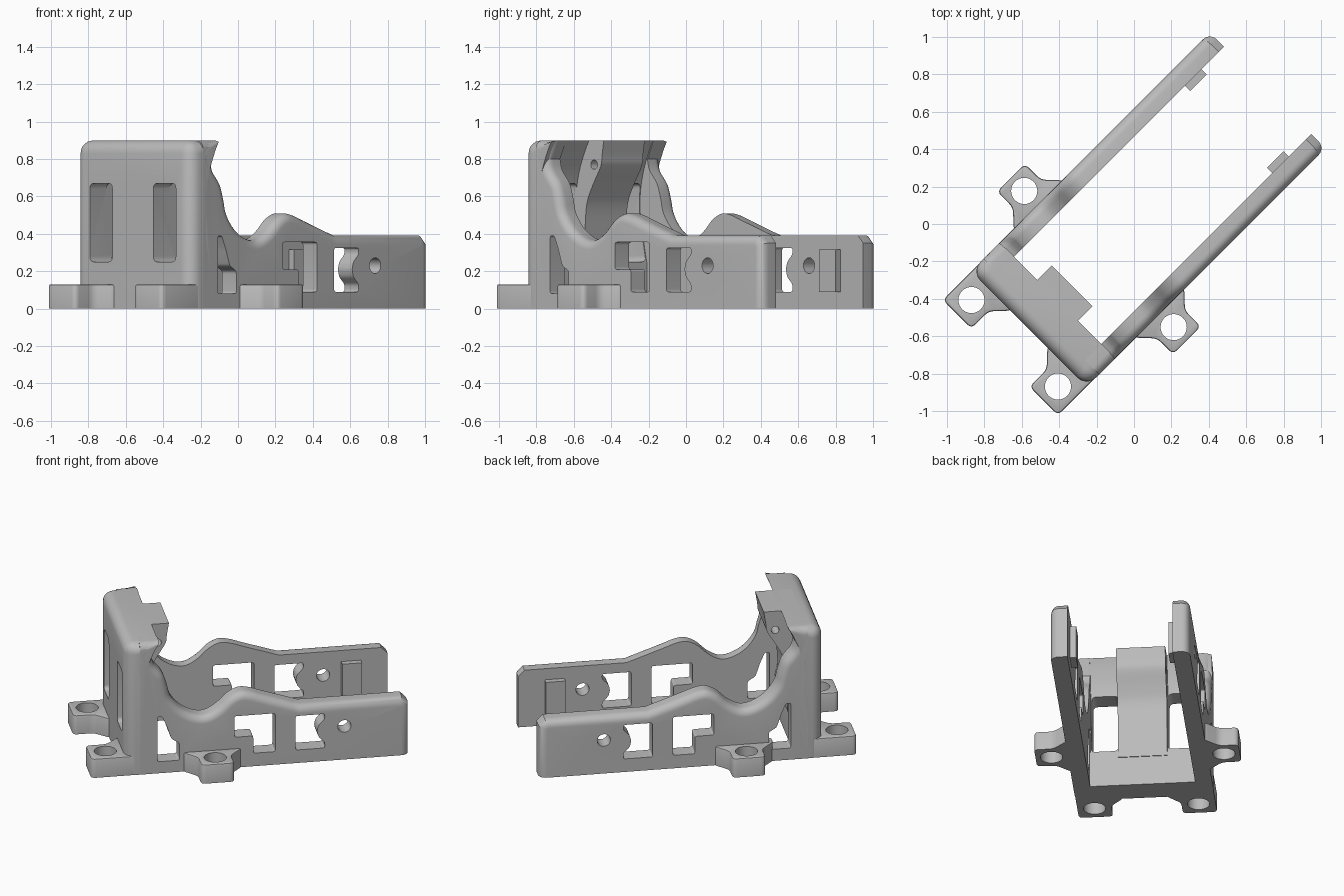
import bpy, bmesh, math
from mathutils import Vector

if "Cube" in bpy.data.objects:
    bpy.data.objects.remove(bpy.data.objects["Cube"])

TURN = math.radians(45)    # the bracket stands diagonally in plan
OUT, INN = 0.437, 0.33     # outer and inner side of the arms
FRONT, TOP = -0.795, 0.90

grey = bpy.data.materials.new("plain grey")
grey.use_nodes = True
grey.diffuse_color = (0.5, 0.5, 0.5, 1)
grey.node_tree.nodes["Principled BSDF"].inputs["Base Color"].default_value = grey.diffuse_color


def near(a, b):
    return abs(a - b) < 1e-4


def rect(a0, a1, b0, b1):
    return [(a0, b0), (a1, b0), (a1, b1), (a0, b1)]


def disc(a, b, r, n=32):
    return [(a + r * math.cos(2 * math.pi * i / n), b + r * math.sin(2 * math.pi * i / n))
            for i in range(n)]


def rounded(pts, r, steps=4):
    """Round every corner of an outline."""
    out = []
    for i, p in enumerate(pts):
        p, a, c = Vector(p), Vector(pts[i - 1]), Vector(pts[(i + 1) % len(pts)])
        a = p + (a - p).normalized() * r
        c = p + (c - p).normalized() * r
        for s in range(steps + 1):
            t = s / steps
            out.append(tuple(a * (1 - t) ** 2 + p * 2 * t * (1 - t) + c * t * t))
    return out


def smooth_path(p, steps=4):
    """Catmull-Rom curve through the points."""
    p = [Vector(q) for q in p]
    q = [p[0]] + p + [p[-1]]
    out = []
    for i in range(1, len(q) - 2):
        a, b, c, d = q[i - 1:i + 3]
        for s in range(steps):
            t = s / steps
            out.append(0.5 * (2 * b + (c - a) * t + (2 * a - 5 * b + 4 * c - d) * t * t
                              + (3 * b - a - 3 * c + d) * t ** 3))
    return [tuple(v) for v in out] + [tuple(p[-1])]


def make_object(name, bm):
    bmesh.ops.recalc_face_normals(bm, faces=bm.faces[:])
    mesh = bpy.data.meshes.new(name)
    bm.to_mesh(mesh)
    bm.free()
    mesh.materials.append(grey)
    ob = bpy.data.objects.new(name, mesh)
    ob.rotation_euler.z = TURN
    bpy.context.collection.objects.link(ob)
    return ob


def prism(name, pts, axis, lo, hi, pick=None, radius=0.01, segs=2):
    """Extrude a 2D outline along x, y or z and bevel the picked edges."""
    place = {"x": lambda a, b, t: (t, a, b),
             "y": lambda a, b, t: (a, t, b),
             "z": lambda a, b, t: (a, b, t)}[axis]
    bm = bmesh.new()
    face = bm.faces.new([bm.verts.new(place(a, b, lo)) for a, b in pts])
    new = bmesh.ops.extrude_face_region(bm, geom=[face])["geom"]
    bmesh.ops.translate(bm, vec=Vector(place(0, 0, hi - lo)),
                        verts=[v for v in new if isinstance(v, bmesh.types.BMVert)])
    bmesh.ops.recalc_face_normals(bm, faces=bm.faces[:])
    if pick:
        edges = [e for e in bm.edges if pick(e.verts[0].co, e.verts[1].co)]
        bmesh.ops.bevel(bm, geom=edges, offset=radius, segments=segs, profile=0.5,
                        affect="EDGES", clamp_overlap=False)
    return make_object(name, bm)


def inset(pts, width, fixed):
    """Move an anticlockwise outline inwards, leaving the fixed edges in place."""
    def side(i):
        a, b = Vector(pts[i]), Vector(pts[(i + 1) % len(pts)])
        d = (b - a).normalized()
        return Vector((-d.y, d.x)), 0 if fixed(a, b) else width
    out = []
    for i, p in enumerate(pts):
        (n1, w1), (n2, w2) = side(i - 1), side(i)
        out.append(Vector(p) + (n1 * w1 + n2 * w2) / (1 + n1.dot(n2)))
    return out


def pierced_plate(name, outline, holes, lo, hi, radius, fixed, steps=6):
    """Plate with holes whose rim is rounded over on the outer face."""
    bm = bmesh.new()

    def ring(pts, y):
        return [bm.verts.new((a, y, b)) for a, b in pts]

    def skin(rings):
        for r0, r1 in zip(rings, rings[1:]):
            for i in range(len(r0)):
                bm.faces.new((r0[i - 1], r0[i], r1[i], r1[i - 1]))
        return rings[0], rings[-1]

    rings = [ring(outline, lo)]
    for s in range(steps + 1):
        t = s / steps * math.pi / 2
        rings.append(ring(inset(outline, radius * (1 - math.cos(t)), fixed),
                          hi - radius + radius * math.sin(t)))
    borders = [skin(rings)] + [skin([ring(h, lo), ring(h, hi)]) for h in holes]
    for k in (0, 1):
        edges = [bm.edges.get((b[k][i - 1], b[k][i])) for b in borders for i in range(len(b[k]))]
        bmesh.ops.triangle_fill(bm, edges=edges, use_beauty=True, normal=(0, 1, 0))
    return make_object(name, bm)


def finish(ob, cutters=(), mirror=False):
    """Cut the openings, mirror to the other side and shade."""
    bpy.ops.object.select_all(action="DESELECT")
    bpy.context.view_layer.objects.active = ob
    ob.select_set(True)
    for c in cutters:
        m = ob.modifiers.new("cut", "BOOLEAN")
        m.operation, m.solver, m.object = "DIFFERENCE", "EXACT", c
        bpy.context.view_layer.update()
        bpy.ops.object.modifier_apply(modifier=m.name)
        bpy.data.objects.remove(c)
    if mirror:
        m = ob.modifiers.new("mirror", "MIRROR")
        m.use_axis = (False, True, False)
        m.use_mirror_merge = False
        bpy.ops.object.modifier_apply(modifier=m.name)
    bpy.ops.object.shade_smooth_by_angle(angle=math.radians(32))


# Side arms: wavy top edge, rounded on the outside, with openings
wave = smooth_path([(-0.622, 0.8), (-0.605, 0.74), (-0.55, 0.67), (-0.522, 0.59),
                    (-0.50, 0.51), (-0.44, 0.43), (-0.36, 0.38), (-0.28, 0.368),
                    (-0.20, 0.41), (-0.13, 0.475), (-0.06, 0.508), (0.01, 0.5),
                    (0.1, 0.468), (0.32, 0.392)])
outline = ([(-0.7, 0), (1.01, 0), (1.01, 0.35), (0.97, 0.392)] + wave[::-1]
           + [(-0.575, TOP), (-0.7, TOP)])
openings = [
    [(-0.59, 0.08), (-0.45, 0.08), (-0.45, 0.2), (-0.5, 0.23), (-0.53, 0.32),
     (-0.56, 0.39), (-0.59, 0.39)],
    [(-0.1, 0.21), (0.02, 0.21), (0.02, 0.09), (0.16, 0.09), (0.16, 0.355), (-0.1, 0.355)],
    [(0.29, 0.09), (0.475, 0.09), (0.475, 0.13), (0.435, 0.17), (0.425, 0.21),
     (0.435, 0.25), (0.475, 0.29), (0.475, 0.325), (0.29, 0.325)],
]
holes = [rounded(o, 0.014) for o in openings] + [disc(0.6, 0.23, 0.042)]


def square_edge(a, b):
    return (near(a.y, 0) and near(b.y, 0)) or (near(a.x, -0.7) and near(b.x, -0.7))


finish(pierced_plate("side_arms", outline, holes, INN, OUT, 0.05, square_edge), mirror=True)

# Small blocks inside the arm ends
finish(prism("inner_stops", rect(0.715, 0.84, 0.09, 0.315), "y", 0.29, INN + 0.01), mirror=True)

# Front wall: hollowed inner face, rounded outer edges, two tall windows
hollow = smooth_path([(-0.625, 0.24), (-0.65, 0.36), (-0.675, 0.5), (-0.675, 0.62),
                      (-0.65, 0.74), (-0.61, 0.84), (-0.578, TOP)])
wall_outline = [(FRONT, 0), (-0.625, 0)] + hollow + [(FRONT, TOP)]


def wall_rim(a, b):
    side = near(abs(a.y), OUT) and near(a.y, b.y)
    top = near(a.z, TOP) and near(b.z, TOP)
    front = near(a.x, FRONT) and near(b.x, FRONT)
    return (side and (top or front)) or (top and front)


wall = prism("front_wall", wall_outline, "y", -OUT, OUT, pick=wall_rim, radius=0.07, segs=5)
finish(wall, [prism("cutter", rounded(rect(*sorted((s * 0.155, s * 0.325)), 0.25, 0.67), 0.03),
                    "x", -1, -0.4) for s in (-1, 1)])

# Curved saddle in the middle of the wall, pierced from the side
saddle = smooth_path([(-0.62, 0.2), (-0.61, 0.4), (-0.595, 0.56), (-0.55, 0.66),
                      (-0.49, 0.76), (-0.48, 0.82), (-0.467, TOP)])
strip = prism("centre_saddle", [(-0.7, 0.2)] + saddle + [(-0.7, TOP)], "y", -0.155, 0.155)
finish(strip, [prism("cutter", disc(-0.54, 0.77, 0.025), "y", -0.5, 0.5)])


# Screw lugs at the foot, in front of the wall and beside the arms
def top_rim(a, b):
    return near(a.z, 0.13) and near(b.z, 0.13)


def lug(name, shape, cx, cy, mirror):
    ob = prism(name, rounded(shape, 0.03), "z", 0, 0.13, pick=top_rim)
    finish(ob, [prism("cutter", disc(cx, cy, 0.07), "z", -0.1, 0.3)], mirror)


lug("front_lugs", [(-0.70, 0.435), (-1.01, 0.435), (-1.01, 0.22), (-0.88, 0.22),
                   (-0.79, 0.135), (-0.70, 0.135)], -0.902, 0.327, True)
for name, side, mid in (("left_lug", 1, -0.29), ("right_lug", -1, -0.24)):
    shape = [(-0.19, 0.36), (-0.19, 0.43), (-0.105, 0.52), (-0.105, 0.64),
             (0.105, 0.64), (0.105, 0.52), (0.19, 0.43), (0.19, 0.36)]
    lug(name, [(mid + a, side * b) for a, b in shape], mid, side * 0.54, False)
